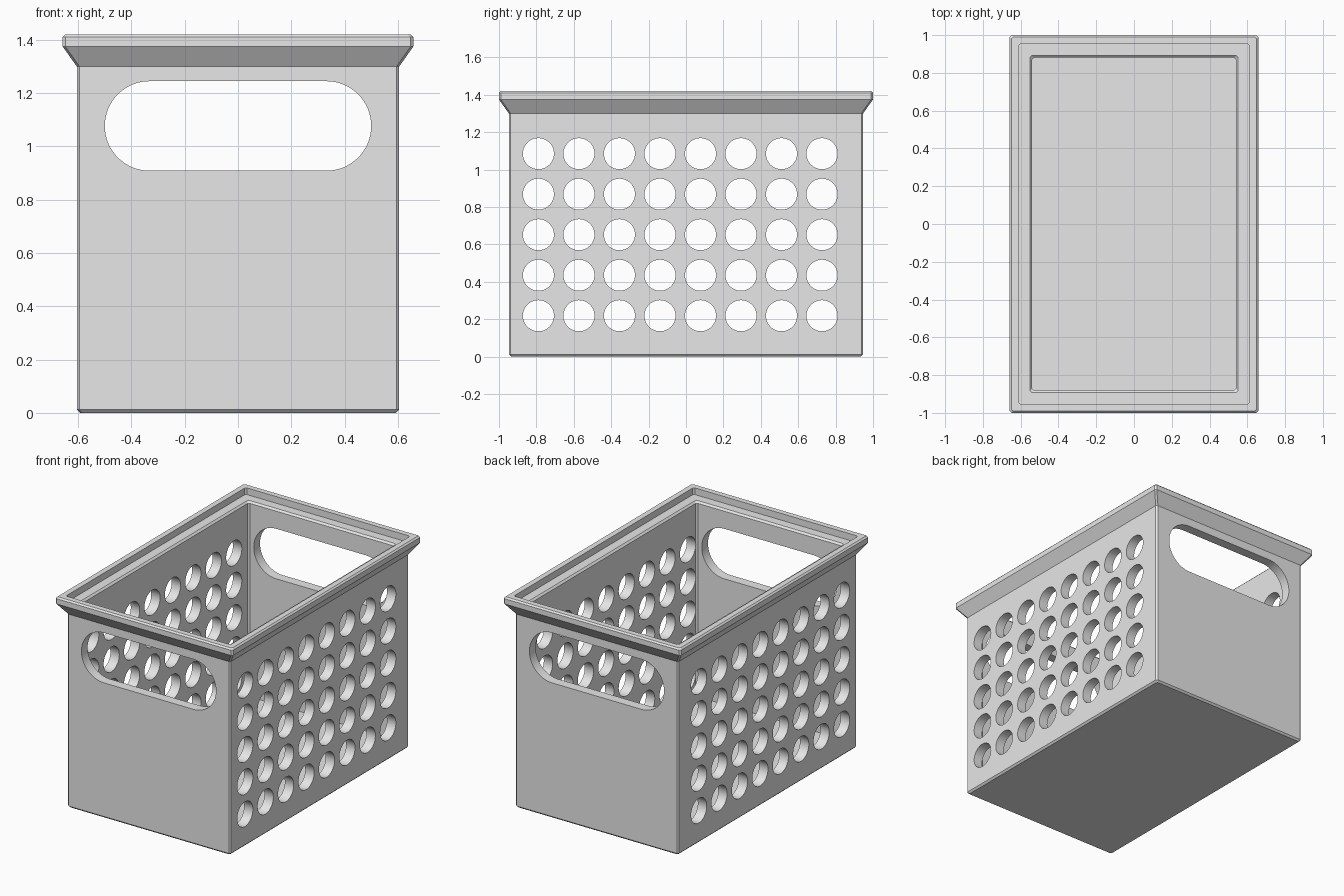
import bpy, bmesh, math
from mathutils import Matrix

cube = bpy.data.objects.get("Cube")
if cube:
    bpy.data.objects.remove(cube, do_unlink=True)

HALF_X, HALF_Y = 0.605, 0.947      # outer half sizes of the crate wall
PITCH, HOLE_R = 0.2166, 0.083      # side hole grid
HANDLE_Z, HANDLE_R, HANDLE_X = 1.077, 0.168, 0.5

grey = bpy.data.materials.new("grey_plastic")
grey.use_nodes = True
grey.diffuse_color = (0.8, 0.8, 0.8, 1)
grey.node_tree.nodes["Principled BSDF"].inputs["Base Color"].default_value = (0.8, 0.8, 0.8, 1)


def make_object(name, bm):
    bmesh.ops.recalc_face_normals(bm, faces=bm.faces)
    mesh = bpy.data.meshes.new(name)
    bm.to_mesh(mesh)
    bm.free()
    mesh.materials.append(grey)
    ob = bpy.data.objects.new(name, mesh)
    bpy.context.collection.objects.link(ob)
    return ob


def ring(bm, offset, z, c=0.01):
    """Rectangle with chamfered corners, grown or shrunk by offset."""
    x, y = HALF_X + offset, HALF_Y + offset
    pts = [(x, y - c), (x - c, y), (c - x, y), (-x, y - c),
           (-x, c - y), (c - x, -y), (x - c, -y), (x, c - y)]
    return [bm.verts.new((px, py, z)) for px, py in pts]


# Crate body: floor, walls, flared rim and inner ledge from one profile
profile = [(-0.012, 0), (0, 0.012), (0, 1.30), (0.046, 1.365), (0.053, 1.375),
           (0.053, 1.41), (0.043, 1.42), (0.006, 1.42), (0.006, 1.375),
           (-0.054, 1.375), (-0.066, 1.363), (-0.066, 0.065)]
bm = bmesh.new()
rings = [ring(bm, d, z) for d, z in profile]
for a, b in zip(rings, rings[1:]):
    for i in range(8):
        j = (i + 1) % 8
        bm.faces.new((a[i], a[j], b[j], b[i]))
bm.faces.new(rings[0])
bm.faces.new(rings[-1])
crate = make_object("crate_body", bm)

# Cutter for the round side holes
bm = bmesh.new()
for col in range(8):
    for row in range(5):
        place = Matrix.Translation((0, -0.789 + col * PITCH, (row + 1) * PITCH + 0.002))
        bmesh.ops.create_cone(bm, cap_ends=True, segments=48, radius1=HOLE_R, radius2=HOLE_R,
                              depth=2, matrix=place @ Matrix.Rotation(math.pi / 2, 4, 'Y'))
side_holes = make_object("side_hole_cutter", bm)

# Cutter for the rounded handle slots in both ends
bm = bmesh.new()
outline = []
for side in (1, -1):
    for i in range(33):
        t = math.pi * (i / 32 - 0.5)
        outline.append(bm.verts.new((side * (HANDLE_X - HANDLE_R + HANDLE_R * math.cos(t)), -1.5,
                                     HANDLE_Z + side * HANDLE_R * math.sin(t))))
face = bm.faces.new(outline)
out = bmesh.ops.extrude_face_region(bm, geom=[face])
bmesh.ops.translate(bm, vec=(0, 3, 0),
                    verts=[v for v in out["geom"] if isinstance(v, bmesh.types.BMVert)])
handle_slots = make_object("handle_slot_cutter", bm)

# Cut the openings
bpy.ops.object.select_all(action='DESELECT')
bpy.context.view_layer.objects.active = crate
crate.select_set(True)
for cutter in (side_holes, handle_slots):
    cutter.hide_render = True
    mod = crate.modifiers.new(cutter.name, 'BOOLEAN')
    mod.operation = 'DIFFERENCE'
    mod.solver = 'EXACT'
    mod.object = cutter
    bpy.ops.object.modifier_apply(modifier=mod.name)
    bpy.data.objects.remove(cutter, do_unlink=True)

bpy.ops.object.shade_smooth_by_angle(angle=math.radians(25))
